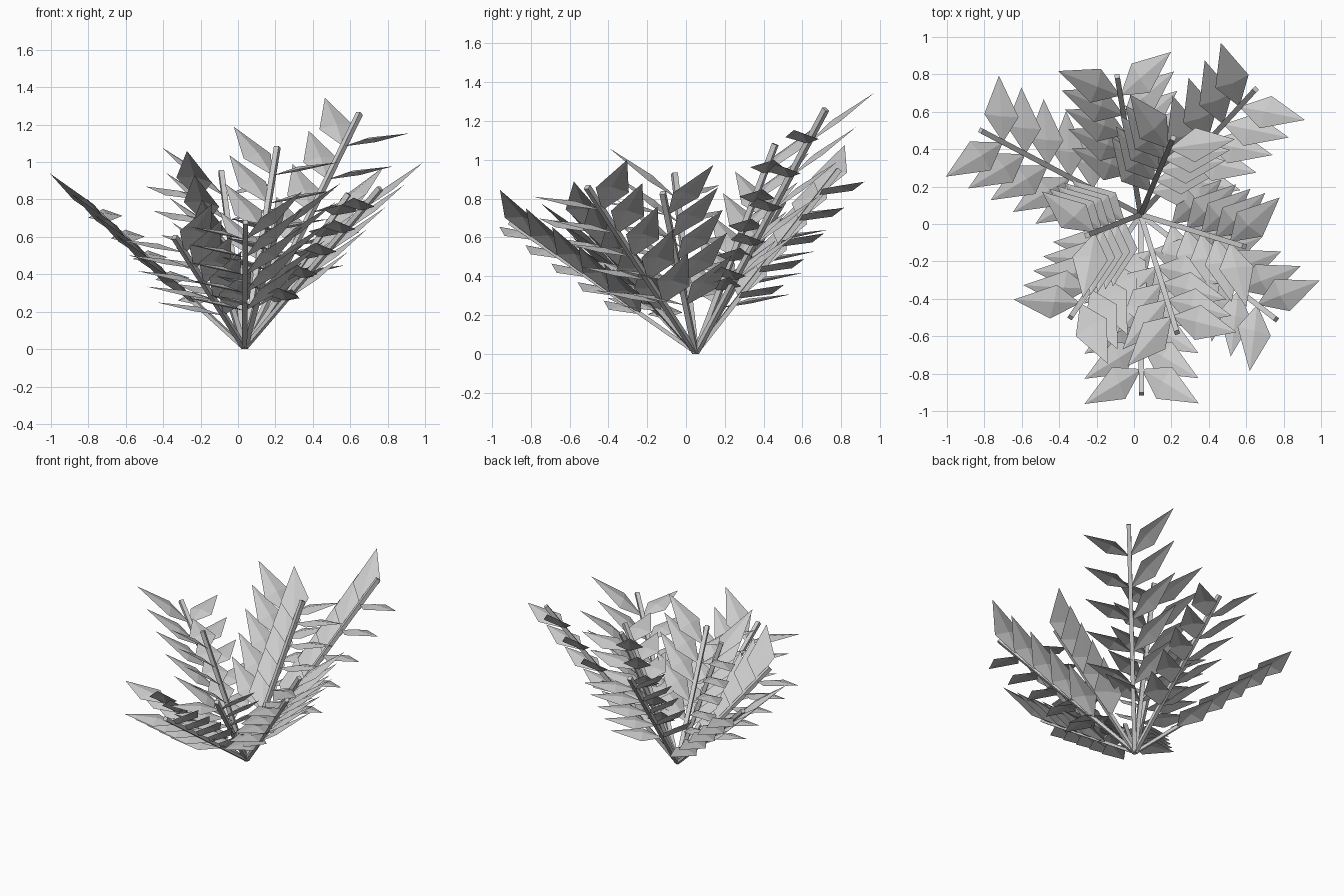
import bpy
import bmesh
from mathutils import Vector

cube = bpy.data.objects.get("Cube")
if cube:
    bpy.data.objects.remove(cube, do_unlink=True)

grey = bpy.data.materials.new("plain_grey")
grey.use_nodes = True
grey.diffuse_color = (0.6, 0.6, 0.6, 1)
grey.node_tree.nodes["Principled BSDF"].inputs["Base Color"].default_value = (0.6, 0.6, 0.6, 1)

ROOT = Vector((0.035, 0.05, 0.0))
UP = Vector((0, 0, 1))
PAIRS = 5
THICK = 0.028

# Tip of every branch, counter-clockwise from the back left
TIPS = [
    (-0.82, 0.50, 0.79), (-0.25, -0.06, 0.93), (-0.34, -0.50, 0.60),
    (0.04, -0.91, 0.68), (0.23, -0.58, 0.73), (0.76, -0.51, 0.86),
    (0.59, -0.12, 0.83), (0.65, 0.72, 1.26), (0.21, 0.46, 1.08),
    (-0.09, 0.79, 0.95),
]


def finish(bm, name):
    mesh = bpy.data.meshes.new(name)
    bm.to_mesh(mesh)
    bm.free()
    mesh.materials.append(grey)
    obj = bpy.data.objects.new(name, mesh)
    bpy.context.collection.objects.link(obj)


def add_leaf(bm, base, along, across):
    """Kite-shaped leaf with a slightly raised middle."""
    waist = base + along * 0.4
    lift = along.cross(across).normalized() * 0.02
    if lift.z < 0:
        lift = -lift
    rim = [bm.verts.new(p) for p in
           (base, waist + across / 2, base + along, waist - across / 2)]
    peak = bm.verts.new(waist + lift)
    for i in range(4):
        bm.faces.new((rim[i], rim[(i + 1) % 4], peak))


for n, point in enumerate(TIPS, 1):
    tip = Vector(point)
    stem = tip - ROOT
    out = Vector((stem.x, stem.y, 0)).normalized()
    side = UP.cross(out)

    # Straight square stem
    bm = bmesh.new()
    bmesh.ops.create_cube(bm, size=1)
    bmesh.ops.scale(bm, vec=(THICK, THICK, stem.length), verts=bm.verts)
    turn = stem.to_track_quat('Z', 'Y')
    for v in bm.verts:
        v.co = turn @ v.co + ROOT + stem / 2
        v.co.z = max(v.co.z, 0)
    finish(bm, f"stem_{n}")

    # Leaf pairs: one rises steeply, the other lies almost flat
    bm = bmesh.new()
    for k in range(PAIRS):
        base = ROOT + stem * (0.86 - 0.14 * k)
        add_leaf(bm, base, side * 0.305 + out * 0.185 + UP * 0.26,
                 side * 0.085 - out * 0.17 - UP * 0.025)
        add_leaf(bm, base, side * -0.305 + out * 0.185 + UP * 0.07,
                 side * -0.07 - out * 0.17 + UP * 0.01)
    bmesh.ops.recalc_face_normals(bm, faces=bm.faces[:])
    finish(bm, f"leaves_{n}")
